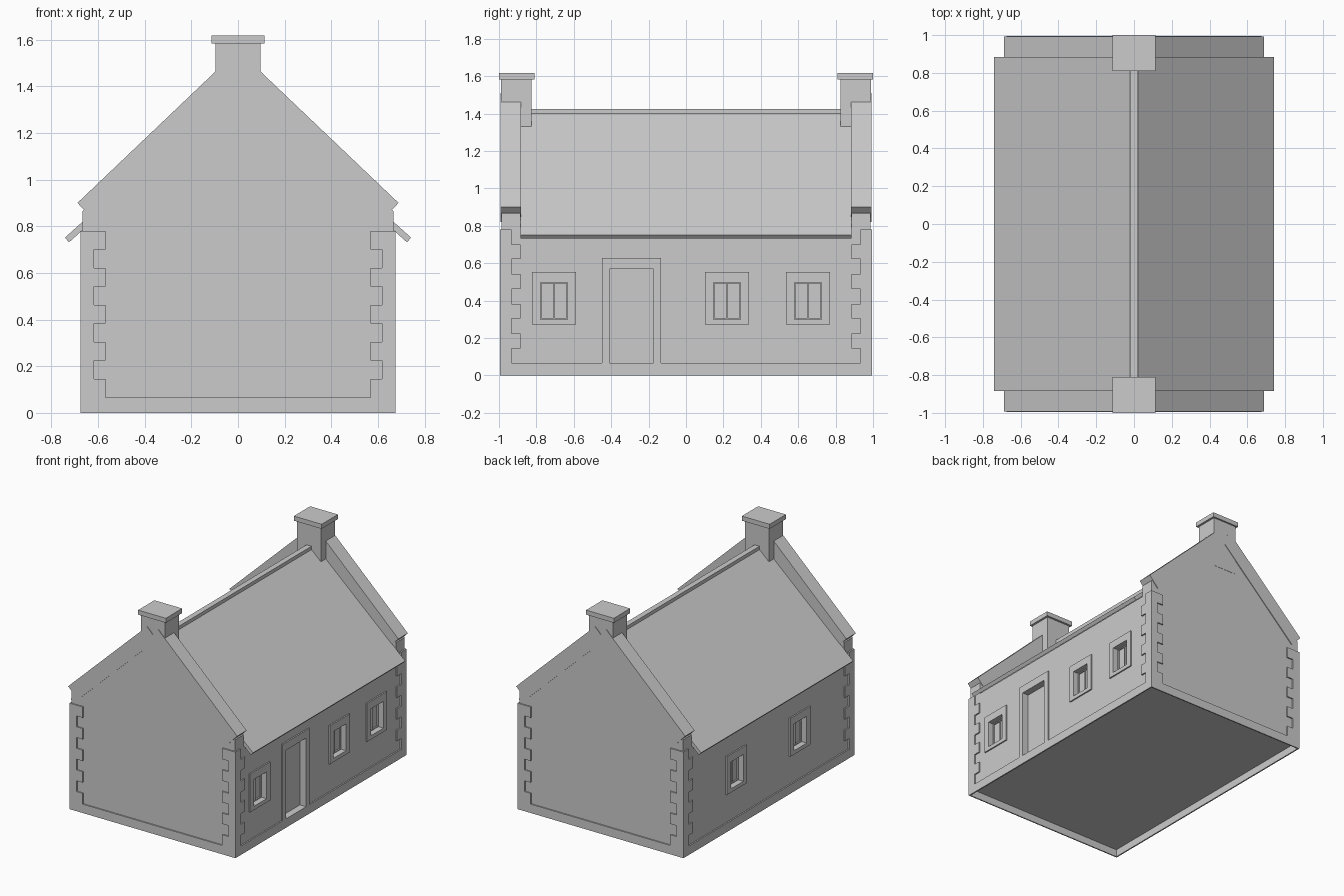
import bpy, bmesh

if "Cube" in bpy.data.objects:
    bpy.data.objects.remove(bpy.data.objects["Cube"])

def mesh_object(name, bm):
    bmesh.ops.recalc_face_normals(bm, faces=bm.faces)
    me = bpy.data.meshes.new(name)
    bm.to_mesh(me)
    bm.free()
    ob = bpy.data.objects.new(name, me)
    bpy.context.collection.objects.link(ob)
    return ob

def add_prism(bm, pts, y0, y1):
    """Extrude an x-z profile along y."""
    a = [bm.verts.new((x, y0, z)) for x, z in pts]
    b = [bm.verts.new((x, y1, z)) for x, z in pts]
    bm.faces.new(a)
    bm.faces.new(b[::-1])
    n = len(pts)
    for i in range(n):
        bm.faces.new((a[i], a[(i + 1) % n], b[(i + 1) % n], b[i]))

def add_box(bm, xs, ys, zs):
    (x0, x1), z = xs, zs
    add_prism(bm, [(x0, z[0]), (x1, z[0]), (x1, z[1]), (x0, z[1])], *ys)

def prism(name, pts, y0, y1):
    bm = bmesh.new()
    add_prism(bm, pts, y0, y1)
    return mesh_object(name, bm)

def boxes(name, items):
    bm = bmesh.new()
    for it in items:
        add_box(bm, *it)
    return mesh_object(name, bm)

def span(s, a, b):
    return tuple(sorted((s * a, s * b)))

W, WO = 0.666, 0.676      # wall face, raised stone face
G, GO = 0.986, 0.995      # gable face, raised stone face
INNER = 0.885             # inner face of the gables
PL = 0.065                # plinth height
FLOOR = 0.055             # underside of the house, recessed inside the plinth

# house body under the roof
walls = prism("walls", [(-W, FLOOR), (W, FLOOR), (W, 0.78), (0, 1.38), (-W, 0.78)],
              -INNER, INNER)

# thin plinth rim, open underneath
boxes("plinth", [(span(s, W, WO), (-GO, GO), (0, PL)) for s in (-1, 1)] +
                [((-W, W), span(s, G, GO), (0, PL)) for s in (-1, 1)])

# openings: side, opening y range, opening z range, kind
openings = [(1, -0.408, -0.173, PL, 0.57, "door")]
for side, cy in [(1, -0.706), (1, 0.219), (1, 0.652), (-1, 0.372), (-1, -0.365)]:
    openings.append((side, cy - 0.073, cy + 0.073, 0.30, 0.497, "window"))

cut = []
for i, (s, y0, y1, z0, z1, kind) in enumerate(openings):
    cut.append((span(s, 0.625, 0.72), (y0, y1), (z0, z1)))
    door = kind == "door"
    m = 0.04 if door else 0.044
    xs = span(s, 0.65, WO)
    top = z1 + 0.057
    bot = PL if door else z0 - 0.028
    # raised stone surround
    parts = [(xs, (y0 - m, y0), (bot, top)), (xs, (y1, y1 + m), (bot, top)),
             (xs, (y0, y1), (z1, top))]
    if not door:
        parts.append((xs, (y0, y1), (bot, z0)))
        # slim window frame with a central glazing bar
        c, f = (y0 + y1) / 2, 0.006
        fx = span(s, 0.61, 0.635)
        boxes(f"window_frame_{i}", [
            (fx, (c - f / 2, c + f / 2), (z0 + f, z1 - f)),
            (fx, (y0, y0 + f), (z0, z1)), (fx, (y1 - f, y1), (z0, z1)),
            (fx, (y0 + f, y1 - f), (z0, z0 + f)), (fx, (y0 + f, y1 - f), (z1 - f, z1))])
    boxes(f"{kind}_surround_{i}", parts)

# recess the door and windows
cutter = boxes("opening_cutter", cut)
cutter.hide_render = True
cutter.hide_set(True)
mod = walls.modifiers.new("openings", "BOOLEAN")
mod.operation = "DIFFERENCE"
mod.solver = "EXACT"
mod.object = cutter

# alternating corner stones
step = (0.78 - PL) / 9
for sx in (-1, 1):
    for sy in (-1, 1):
        stones = []
        for k in range(9):
            wx, wy = (0.108, 0.062) if k % 2 == 0 else (0.058, 0.111)
            zt = 0.78 - k * step
            stones.append((span(sx, WO - wx, WO), span(sy, GO - wy, GO), (zt - step, zt)))
        boxes(f"corner_stones_{'l' if sx < 0 else 'r'}{'f' if sy < 0 else 'b'}", stones)

# roof slabs
prism("roof", [(0.742, 0.751), (0, 1.418), (-0.742, 0.751), (-0.724, 0.731),
               (0, 1.384), (0.724, 0.731)], -INNER, INNER)
# ridge cap
boxes("ridge_cap", [((-0.02, 0.02), (-INNER, INNER), (1.38, 1.425))])

# gables, copings and chimneys at each end
for s, end in ((-1, "front"), (1, "back")):
    prism(f"{end}_gable", [(-W, FLOOR), (W, FLOOR), (W, 0.865), (0, 1.49), (-W, 0.865)],
          *span(s, INNER, G))
    for m in (-1, 1):
        prof = [(0.688, 0.90), (0.046, 1.511), (-0.03, 1.431), (0.612, 0.820)]
        prism(f"{end}_coping_{'l' if m < 0 else 'r'}", [(m * x, z) for x, z in prof],
              *span(s, INNER - 0.003, 0.992))
    boxes(f"{end}_chimney", [((-0.097, 0.097), span(s, 0.826, 0.988), (1.2, 1.59))])
    boxes(f"{end}_chimney_cap", [((-0.113, 0.113), span(s, 0.811, 1.0), (1.583, 1.617))])
